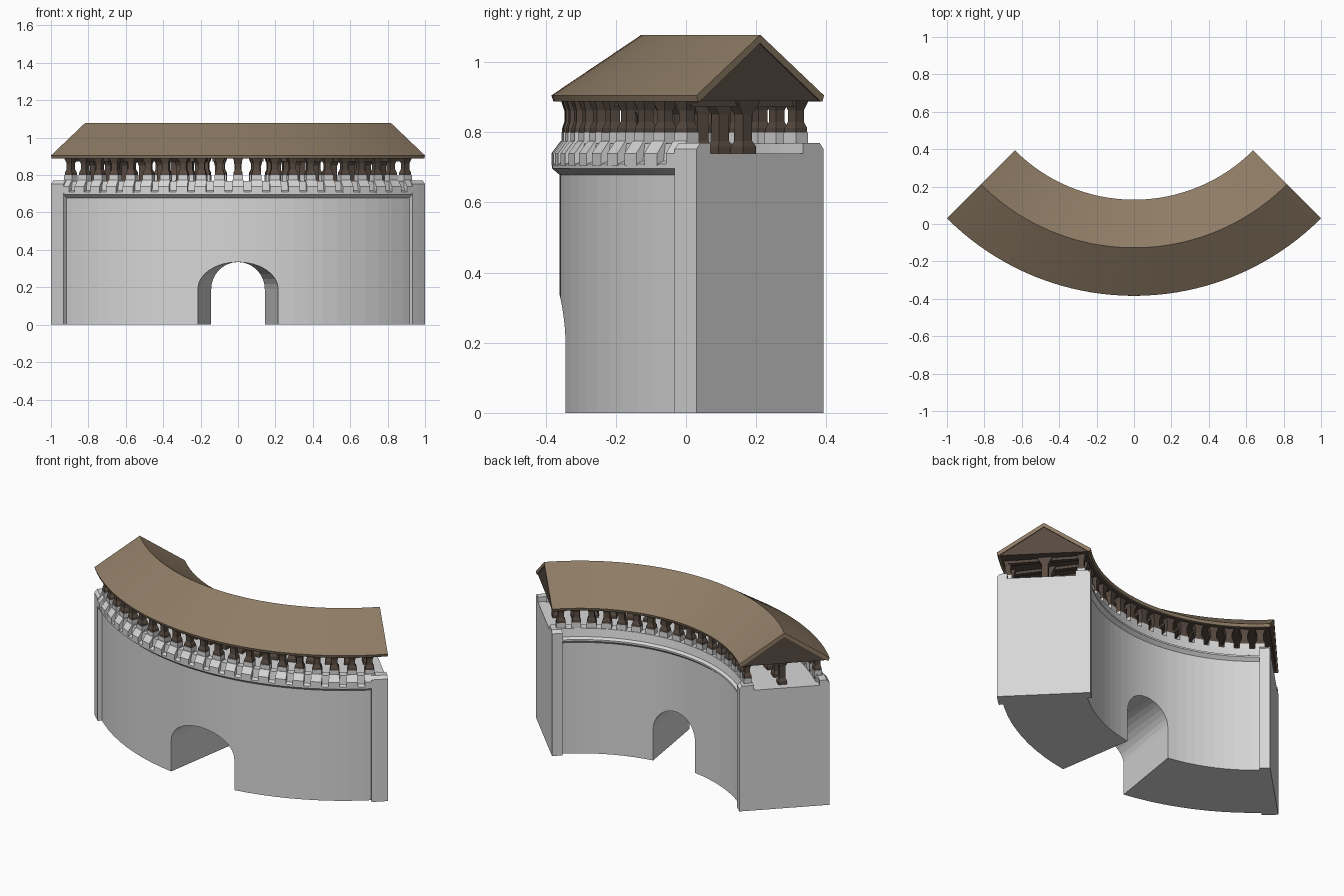
import bpy, bmesh, math
from mathutils import Vector

if "Cube" in bpy.data.objects:
    bpy.data.objects.remove(bpy.data.objects["Cube"])

CY = 1.03            # centre of the curve
HALF = 45            # half sweep in degrees


def material(name, rgb):
    m = bpy.data.materials.new(name)
    m.diffuse_color = (*rgb, 1)
    m.use_nodes = True
    m.node_tree.nodes["Principled BSDF"].inputs["Base Color"].default_value = m.diffuse_color
    return m


stone = material("pale stone", (0.68, 0.68, 0.68))
shingle = material("brown roof", (0.27, 0.2, 0.13))
wood = material("dark wood", (0.095, 0.068, 0.052))


def polar(r, deg, z, t=0.0):
    """Point at radius r and angle from the front, shifted t sideways."""
    a = math.radians(deg)
    return Vector((r * math.sin(a) + t * math.cos(a),
                   CY - r * math.cos(a) + t * math.sin(a), z))


def loft(bm, rings):
    """Skin a list of closed rings and cap both ends."""
    vs = [[bm.verts.new(p) for p in ring] for ring in rings]
    n = len(vs[0])
    for a, b in zip(vs, vs[1:]):
        for i in range(n):
            bm.faces.new((a[i], a[(i + 1) % n], b[(i + 1) % n], b[i]))
    bm.faces.new(vs[0][::-1])
    bm.faces.new(vs[-1])


def finish(bm, name, mat):
    bmesh.ops.recalc_face_normals(bm, faces=bm.faces)
    flat = [f for f in bm.faces if f.calc_area() < 1e-8]
    bmesh.ops.delete(bm, geom=flat, context='FACES')
    me = bpy.data.meshes.new(name)
    bm.to_mesh(me)
    bm.free()
    me.materials.append(mat)
    ob = bpy.data.objects.new(name, me)
    bpy.context.collection.objects.link(ob)
    return ob


def sweep(bm, profile, a0, a1, n):
    loft(bm, [[polar(r, a0 + (a1 - a0) * i / n, z) for r, z in profile]
              for i in range(n + 1)])


def spread(count, limit):
    return [-limit + 2 * limit * i / (count - 1) for i in range(count)]


# curved wall with an arched gateway whose sides run along the radius
GATE, SPRING, RISE = 8.9, 0.19, 0.145
cols = [(-43 + (43 - GATE) * i / 10, 0) for i in range(11)]
for i in range(17):
    c = -math.cos(math.pi * i / 16)
    cols.append((GATE * c, SPRING + RISE * math.sqrt(max(0, 1 - c * c))))
cols += [(GATE + (43 - GATE) * i / 10, 0) for i in range(11)]
bm = bmesh.new()
loft(bm, [[polar(1.39, a, zb), polar(1.39, a, 0.69),
           polar(0.925, a, 0.69), polar(0.925, a, zb)] for a, zb in cols])
finish(bm, "gate_wall", stone)

# cornice, walkway and low parapets
bm = bmesh.new()
sweep(bm, [(1.386, 0.675), (1.412, 0.697), (1.412, 0.71), (1.392, 0.718),
           (1.385, 0.768), (1.345, 0.768), (1.345, 0.74), (0.985, 0.74),
           (0.985, 0.768), (0.93, 0.768), (0.922, 0.72), (0.905, 0.71),
           (0.905, 0.70), (0.928, 0.68)], -43, 43, 28)
finish(bm, "walkway_and_cornice", stone)

# end piers
for side, label in ((-1, "left"), (1, "right")):
    bm = bmesh.new()
    sweep(bm, [(1.414, 0), (1.414, 0.752), (1.398, 0.77), (1.357, 0.77),
               (1.357, 0.74), (0.985, 0.74), (0.985, 0.77), (0.918, 0.77),
               (0.902, 0.752), (0.902, 0)], 41.3 * side, HALF * side, 2)
    finish(bm, label + "_end_pier", stone)

OUTER = spread(21, 41)
INNER = spread(17, 41.5)

# sloped merlons along the front
bm = bmesh.new()
for a in OUTER:
    sweep(bm, [(1.414, 0.705), (1.414, 0.74), (1.388, 0.775),
               (1.35, 0.775), (1.35, 0.705)], a - 1.25, a + 1.25, 1)
finish(bm, "merlons", stone)


def column(bm, r, a, sections):
    """Post made of (width, depth, height) sections."""
    loft(bm, [[polar(r + sx * d / 2, a, z, sy * w / 2)
               for sx, sy in ((-1, -1), (1, -1), (1, 1), (-1, 1))]
              for w, d, z in sections])


# stone plinths under the posts, and the flared wooden posts
BLOCK = [(0.054, 0.046, 0.75), (0.054, 0.046, 0.8)]
POST = [(0.05, 0.042, 0.8), (0.05, 0.042, 0.812), (0.034, 0.03, 0.83),
        (0.034, 0.03, 0.862), (0.056, 0.05, 0.892)]
for label, r, angles in (("outer", 1.362, OUTER), ("inner", 0.957, INNER)):
    bm = bmesh.new()
    for a in angles:
        column(bm, r, a, BLOCK)
    finish(bm, label + "_plinths", stone)
    bm = bmesh.new()
    for a in angles:
        column(bm, r, a, POST)
    finish(bm, label + "_posts", wood)

# tall middle posts standing on the walkway, with cross beams
bm = bmesh.new()
for a in INNER:
    column(bm, 1.157, a, [(0.052, 0.05, 0.738), (0.052, 0.05, 0.76),
                          (0.036, 0.036, 0.775), (0.036, 0.036, 0.85),
                          (0.05, 0.09, 0.892)])
finish(bm, "middle_posts", wood)
bm = bmesh.new()
for a in INNER:
    column(bm, 1.157, a, [(0.025, 0.42, 0.872), (0.025, 0.42, 0.893)])
finish(bm, "cross_beams", wood)

# gabled roof: dark timber core with a thin roof skin
bm = bmesh.new()
sweep(bm, [(1.4, 0.889), (1.157, 1.055), (0.914, 0.889)], -44.7, 44.7, 40)
finish(bm, "roof_timber", wood)
bm = bmesh.new()
sweep(bm, [(1.408, 0.888), (1.414, 0.905), (1.157, 1.078), (0.9, 0.905),
           (0.906, 0.888), (0.914, 0.888), (1.157, 1.054), (1.4, 0.888)],
      -HALF, HALF, 40)
roof = finish(bm, "roof_skin", shingle)
bpy.context.view_layer.objects.active = roof
roof.select_set(True)
bpy.ops.object.shade_smooth_by_angle(angle=math.radians(20))
